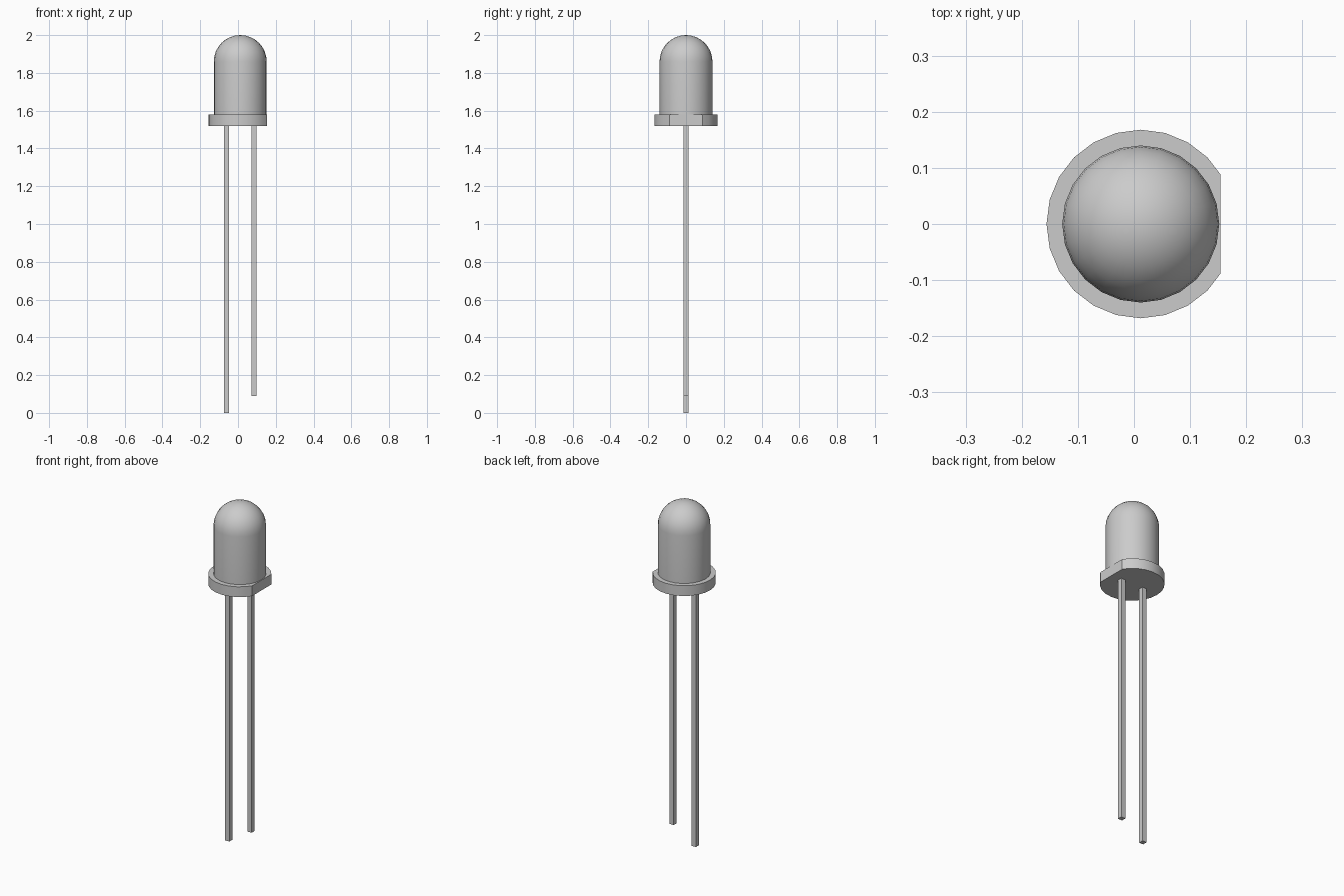
import bpy, bmesh, math
from mathutils import Vector, Matrix

cube = bpy.data.objects.get("Cube")
if cube:
    bpy.data.objects.remove(cube, do_unlink=True)

AXIS_X = 0.012      # centre line of the lens
SIDES = 24
RADIUS = 0.14
FLANGE_RADIUS = 0.168
FLANGE_BOTTOM, FLANGE_TOP = 1.52, 1.58

grey = bpy.data.materials.new("light_grey")
grey.use_nodes = True
colour = (0.6, 0.6, 0.6, 1)
grey.diffuse_color = colour
grey.node_tree.nodes["Principled BSDF"].inputs["Base Color"].default_value = colour


def finish(name, bm, smooth=False):
    bmesh.ops.recalc_face_normals(bm, faces=bm.faces[:])
    mesh = bpy.data.meshes.new(name)
    bm.to_mesh(mesh)
    bm.free()
    obj = bpy.data.objects.new(name, mesh)
    bpy.context.collection.objects.link(obj)
    mesh.materials.append(grey)
    if smooth:
        bpy.ops.object.select_all(action="DESELECT")
        obj.select_set(True)
        bpy.context.view_layer.objects.active = obj
        bpy.ops.object.shade_smooth_by_angle(angle=math.radians(30))
    return obj


# Lens: straight wall and hemispherical dome, turned around the centre line
bm = bmesh.new()
dome_base = 2 - RADIUS
profile = [(0, FLANGE_TOP), (RADIUS, FLANGE_TOP)]
for i in range(9):
    a = math.pi / 2 * i / 8
    profile.append((RADIUS * math.cos(a), dome_base + RADIUS * math.sin(a)))
verts = [bm.verts.new((AXIS_X + r, 0, z)) for r, z in profile]
edges = [bm.edges.new(pair) for pair in zip(verts, verts[1:])]
bmesh.ops.spin(bm, geom=verts + edges, cent=(AXIS_X, 0, 0), axis=(0, 0, 1),
               angle=math.tau, steps=SIDES)
bmesh.ops.remove_doubles(bm, verts=bm.verts[:], dist=0.0005)
finish("lens", bm, smooth=True)

# Flange: short disc with one flat side
bm = bmesh.new()
bmesh.ops.create_cone(bm, cap_ends=True, segments=SIDES, radius1=FLANGE_RADIUS,
                      radius2=FLANGE_RADIUS, depth=FLANGE_TOP - FLANGE_BOTTOM,
                      matrix=Matrix.Translation((AXIS_X, 0, (FLANGE_TOP + FLANGE_BOTTOM) / 2)))
cut = bmesh.ops.bisect_plane(bm, geom=bm.verts[:] + bm.edges[:] + bm.faces[:],
                             plane_co=(0.154, 0, 0), plane_no=(1, 0, 0), clear_outer=True)
bmesh.ops.holes_fill(bm, edges=[e for e in bm.edges if e.is_boundary])
finish("flange", bm, smooth=True)

# Leads: square wires, the right one longer
for name, side, bottom in (("right_lead", -1, 0), ("left_lead", 1, 0.09)):
    bm = bmesh.new()
    centre = Vector((AXIS_X + side * 0.072, 0, (bottom + FLANGE_BOTTOM) / 2))
    size = Vector((0.027, 0.027, FLANGE_BOTTOM - bottom))
    bmesh.ops.create_cube(bm, size=1, matrix=Matrix.LocRotScale(centre, None, size))
    finish(name, bm)
